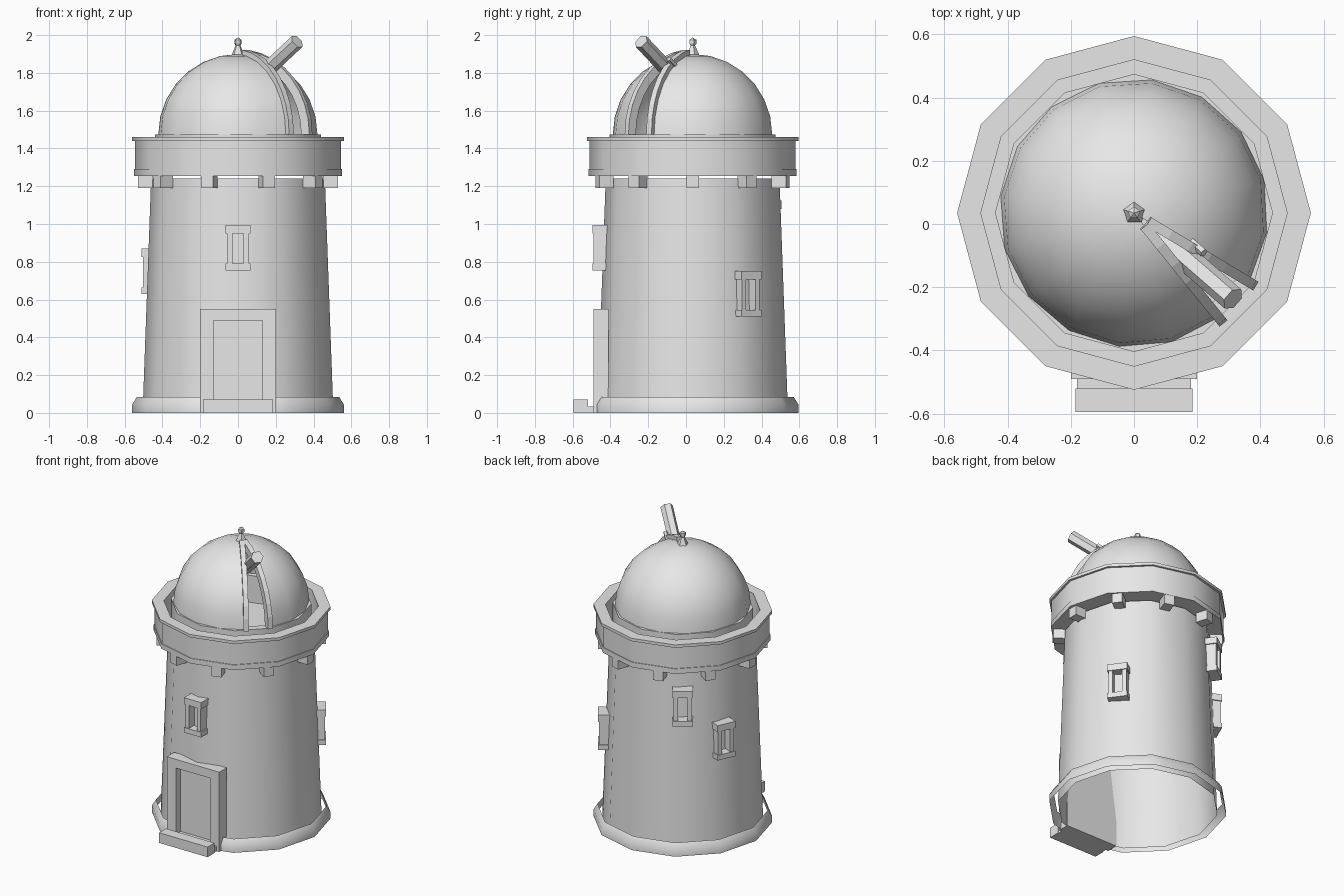
import bpy, bmesh
from math import sin, cos, pi, radians
from mathutils import Matrix, Vector

CY = 0.035  # tower axis offset in y

cube = bpy.data.objects.get("Cube")
if cube:
    bpy.data.objects.remove(cube, do_unlink=True)

stone = bpy.data.materials.new("pale grey stone")
stone.use_nodes = True
GREY = (0.8, 0.8, 0.8, 1)
stone.diffuse_color = GREY
stone.node_tree.nodes["Principled BSDF"].inputs["Base Color"].default_value = GREY


def finish(name, bm, smooth=True, turn=0.0, centre=True):
    """Turn a bmesh into an object placed on the tower axis."""
    mesh = bpy.data.meshes.new(name)
    bm.to_mesh(mesh)
    bm.free()
    mesh.materials.append(stone)
    obj = bpy.data.objects.new(name, mesh)
    bpy.context.collection.objects.link(obj)
    obj.location.y = CY if centre else 0
    obj.rotation_euler.z = radians(turn)
    if smooth:
        bpy.ops.object.select_all(action='DESELECT')
        obj.select_set(True)
        bpy.context.view_layer.objects.active = obj
        bpy.ops.object.shade_smooth_by_angle(angle=radians(35))
    return obj


def lathe(profile, sides, closed=False, start=0.0, sweep=360.0):
    """Revolve (radius, height) points around z."""
    bm = bmesh.new()
    full = sweep == 360.0
    cols = []
    for i in range(sides if full else sides + 1):
        a = radians(start + sweep * i / sides)
        cols.append([bm.verts.new((r * cos(a), r * sin(a), z)) for r, z in profile])
    n = len(profile)
    for i in range(sides):
        a, b = cols[i], cols[(i + 1) % len(cols)]
        for j in range(n if closed else n - 1):
            k = (j + 1) % n
            bm.faces.new((a[j], b[j], b[k], a[k]))
    bmesh.ops.remove_doubles(bm, verts=bm.verts, dist=1e-5)
    return bm


def boxes(*bounds):
    """Boxes from (low corner, high corner) pairs."""
    bm = bmesh.new()
    for lo, hi in bounds:
        lo, hi = Vector(lo), Vector(hi)
        m = Matrix.Translation((lo + hi) / 2) @ Matrix.Diagonal((*(hi - lo), 1))
        bmesh.ops.create_cube(bm, size=1, matrix=m)
    return bm


def cut_doorway(bm, half, top):
    """Remove the front faces within the doorway."""
    for co, no in (((half, 0, 0), (1, 0, 0)), ((-half, 0, 0), (1, 0, 0)), ((0, 0, top), (0, 0, 1))):
        geom = bm.verts[:] + bm.edges[:] + bm.faces[:]
        bmesh.ops.bisect_plane(bm, geom=geom, plane_co=co, plane_no=no)
    gone = []
    for f in bm.faces:
        c = f.calc_center_median()
        if abs(c.x) < half and c.y < 0 and c.z < top:
            gone.append(f)
    bmesh.ops.delete(bm, geom=gone, context='FACES')
    return bm


# Tower shell and foot skirt, both open underneath
finish("tower_wall", cut_doorway(lathe([(0.505, 0), (0.46, 1.24)], 12), 0.13, 0.49))
finish("foot_skirt", cut_doorway(lathe([(0.56, 0), (0.56, 0.045), (0.535, 0.085)], 12), 0.2, 0.2))

# Gallery: floor, parapet and coping
finish("gallery_floor", lathe([(0, 1.255), (0.55, 1.255), (0.55, 1.29), (0, 1.29)], 12))
finish("parapet", lathe([(0.545, 1.29), (0.545, 1.44), (0.56, 1.44), (0.56, 1.46),
                         (0.485, 1.46), (0.485, 1.29)], 12, closed=True))
for i in range(10):
    finish(f"corbel_{i + 1}", boxes(((0.45, -0.033, 1.19), (0.53, 0.033, 1.256))), False, 36 * i)

# Dome with an open slit, standing on a low drum
SLIT, HALF, DZ, DR = -41, 10, 1.475, 0.425
finish("dome_drum", lathe([(0.44, 1.28), (0.44, DZ), (0.39, DZ), (0.39, 1.28)], 12, closed=True))
arc = [(DR * cos(pi / 2 * j / 7), DZ + DR * sin(pi / 2 * j / 7)) for j in range(8)]
finish("dome", lathe(arc, 15, start=SLIT + HALF, sweep=360 - 2 * HALF))

# Curved ribs along both edges of the slit
for side in (-1, 1):
    bm = bmesh.new()
    rings = []
    for j in range(9):
        e = radians(83) * j / 8
        ring = [bm.verts.new((r * cos(e), t, DZ + r * sin(e)))
                for r, t in ((0.4, -0.016), (0.45, -0.016), (0.45, 0.016), (0.4, 0.016))]
        if rings:
            for k in range(4):
                m = (k + 1) % 4
                bm.faces.new((rings[-1][k], rings[-1][m], ring[m], ring[k]))
        rings.append(ring)
    bm.faces.new(rings[0])
    bm.faces.new(rings[-1])
    bmesh.ops.recalc_face_normals(bm, faces=bm.faces)
    finish("slit_rib_right" if side < 0 else "slit_rib_left", bm, False, SLIT + side * HALF)


# Telescope and its small finder
def tube(name, radius, start, end, sides):
    a, b = Vector(start), Vector(end)
    m = Matrix.Translation((a + b) / 2) @ (b - a).to_track_quat('Z', 'X').to_matrix().to_4x4()
    bm = bmesh.new()
    bmesh.ops.create_cone(bm, cap_ends=True, segments=sides, radius1=radius, radius2=radius,
                          depth=(b - a).length, matrix=m)
    finish(name, bm, False, SLIT)


tube("telescope", 0.04, (0.1, 0, 1.745), (0.415, 0, 1.966), 6)
tube("finder", 0.014, (0.16, 0.05, 1.81), (0.25, 0.05, 1.873), 5)

# Roof finial
finish("finial", lathe([(0.04, 1.885), (0.013, 1.945), (0.02, 1.955), (0.02, 1.975), (0, 1.988)],
                       5, start=90), False)

# Window surrounds: lintel, sill and two jambs, facing outward
for name, turn, z in (("front", -90, 0.755), ("right", 36, 0.51), ("back", 125, 0.885), ("left", 156, 0.63)):
    parts = [((0.44, -0.065, z), (0.53, 0.065, z + 0.035)),
             ((0.44, -0.065, z + 0.195), (0.53, 0.065, z + 0.24))]
    for s in (-1, 1):
        parts.append(((0.44, min(s * 0.03, s * 0.058), z + 0.03),
                      (0.524, max(s * 0.03, s * 0.058), z + 0.2)))
    finish(f"window_surround_{name}", boxes(*parts), False, turn)

# Doorway: surround, recessed door and steps
finish("door_surround", boxes(((-0.2, -0.49, 0), (-0.13, -0.41, 0.49)),
                              ((0.13, -0.49, 0), (0.2, -0.41, 0.49)),
                              ((-0.2, -0.49, 0.49), (0.2, -0.41, 0.55))), False, centre=False)
finish("door", boxes(((-0.13, -0.44, 0), (0.13, -0.41, 0.49))), False, centre=False)
finish("steps", boxes(((-0.185, -0.595, 0), (0.185, -0.52, 0.07)),
                      ((-0.18, -0.52, 0), (0.18, -0.44, 0.035))), False, centre=False)
